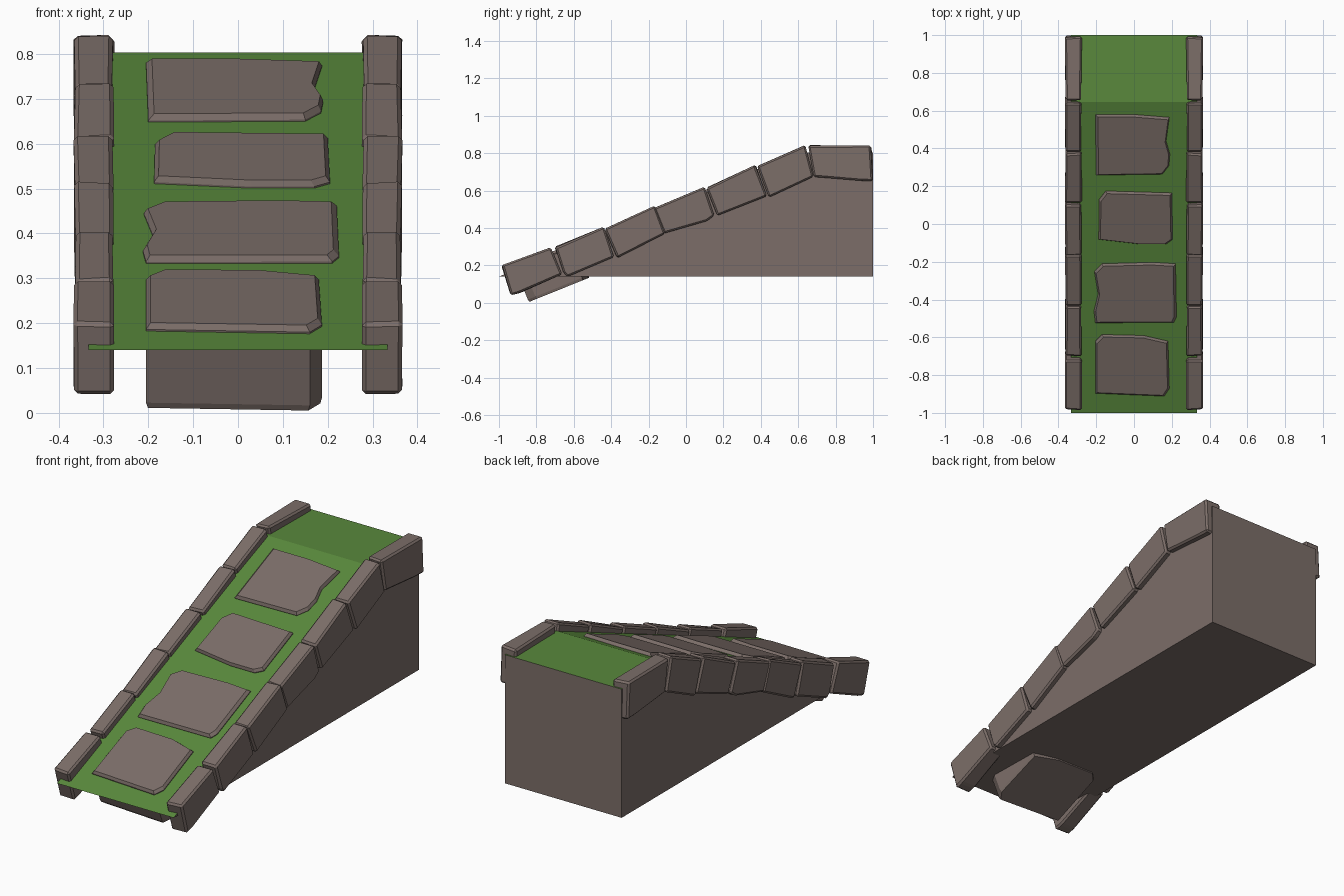
import bpy, bmesh, random
from mathutils import Vector

if "Cube" in bpy.data.objects:
    bpy.data.objects.remove(bpy.data.objects["Cube"])

random.seed(4)


def material(name, color):
    m = bpy.data.materials.new(name)
    m.diffuse_color = color
    m.use_nodes = True
    m.node_tree.nodes["Principled BSDF"].inputs["Base Color"].default_value = m.diffuse_color
    return m


STONE = material("stone", (0.20, 0.155, 0.14, 1))
GRASS = material("grass", (0.10, 0.25, 0.045, 1))

BASE, TOP, CREST = 0.14, 0.803, 0.645      # ramp heights and y of the crest
SLOPE = (TOP - BASE) / (CREST + 1)
NORMAL = Vector((0, -SLOPE, 1)).normalized()


def finish(bm, name, mats):
    bmesh.ops.recalc_face_normals(bm, faces=bm.faces)
    me = bpy.data.meshes.new(name)
    bm.to_mesh(me)
    bm.free()
    for m in mats:
        me.materials.append(m)
    ob = bpy.data.objects.new(name, me)
    bpy.context.collection.objects.link(ob)
    return ob


def loft(bm, rings):
    """Join rings of points into a closed solid."""
    vs = [[bm.verts.new(p) for p in r] for r in rings]
    n = len(vs[0])
    for a, b in zip(vs, vs[1:]):
        for i in range(n):
            j = (i + 1) % n
            bm.faces.new((a[i], a[j], b[j], b[i]))
    bm.faces.new(vs[0][::-1])
    bm.faces.new(vs[-1])


# Ramp body: side profile across the width, grass on the upward faces
profile = [(-1, BASE), (1, BASE), (1, TOP), (CREST, TOP)]
bm = bmesh.new()
loft(bm, [[(x, y, z) for y, z in profile] for x in (-0.333, 0.333)])
bmesh.ops.recalc_face_normals(bm, faces=bm.faces)
for f in bm.faces:
    f.material_index = 1 if f.normal.z > 0.5 else 0
finish(bm, "ramp_body", [STONE, GRASS])

# Curb stones: chamfered blocks following the ramp edge, mirrored
curbs = [
    [(-0.985, .20), (-.72, .297), (-.665, .15), (-.89, .052), (-.935, .042)],
    [(-.70, .297), (-.44, .408), (-.385, .245), (-.63, .14), (-.655, .16)],
    [(-.435, .398), (-.17, .517), (-.115, .372), (-.37, .238)],
    [(-.17, .508), (.10, .622), (.155, .468), (.115, .44), (-.115, .368)],
    [(.11, .615), (.37, .738), (.43, .572), (.165, .465)],
    [(.38, .728), (.635, .842), (.68, .675), (.44, .565)],
    [(.65, .842), (.99, .839), (.995, .65), (.93, .652), (.68, .672)],
]
for k, quad in enumerate(curbs):
    bm = bmesh.new()
    rings = []
    for x in (0.278, 0.364):
        rings.append([(x + random.uniform(-.003, .003),
                       y + random.uniform(-.004, .004),
                       z + random.uniform(-.003, .003)) for y, z in quad])
    loft(bm, rings)
    bmesh.ops.recalc_face_normals(bm, faces=bm.faces)
    bmesh.ops.bevel(bm, geom=bm.edges[:], offset=0.009, segments=1,
                    affect='EDGES', clamp_overlap=True)
    ob = finish(bm, f"curb_stone_{k + 1}", [STONE])
    ob.modifiers.new("mirror", 'MIRROR').use_mirror_merge = False

# Paving slabs: irregular outlines (seen from above) set square to the slope
slabs = [
    [(-.205, -.62), (-.17, -.585), (.05, -.59), (.18, -.62), (.187, -.87),
     (.16, -.91), (-.205, -.895)],
    [(-.21, -.25), (-.17, -.21), (.1, -.203), (.22, -.21), (.225, -.49),
     (.21, -.52), (-.205, -.522), (-.212, -.46), (-.19, -.37)],
    [(-.185, .13), (-.15, .175), (.2, .165), (.205, -.08), (.17, -.105),
     (.03, -.105), (-.187, -.08)],
    [(-.205, .58), (0, .58), (.187, .565), (.17, .44), (.19, .37),
     (.185, .31), (.15, .265), (-.2, .26)],
]


def ring(outline, height, scale):
    cx = sum(p[0] for p in outline) / len(outline)
    cy = sum(p[1] for p in outline) / len(outline)
    pts = []
    for x, y in outline:
        x, y = cx + (x - cx) * scale, cy + (y - cy) * scale
        pts.append(Vector((x, y, BASE + (y + 1) * SLOPE)) + NORMAL * height)
    return pts


for k, outline in enumerate(slabs):
    bm = bmesh.new()
    loft(bm, [ring(outline, -0.186, 0.98), ring(outline, -0.172, 1),
              ring(outline, 0.004, 1), ring(outline, 0.017, 0.95)])
    finish(bm, f"paving_slab_{k + 1}", [STONE])
